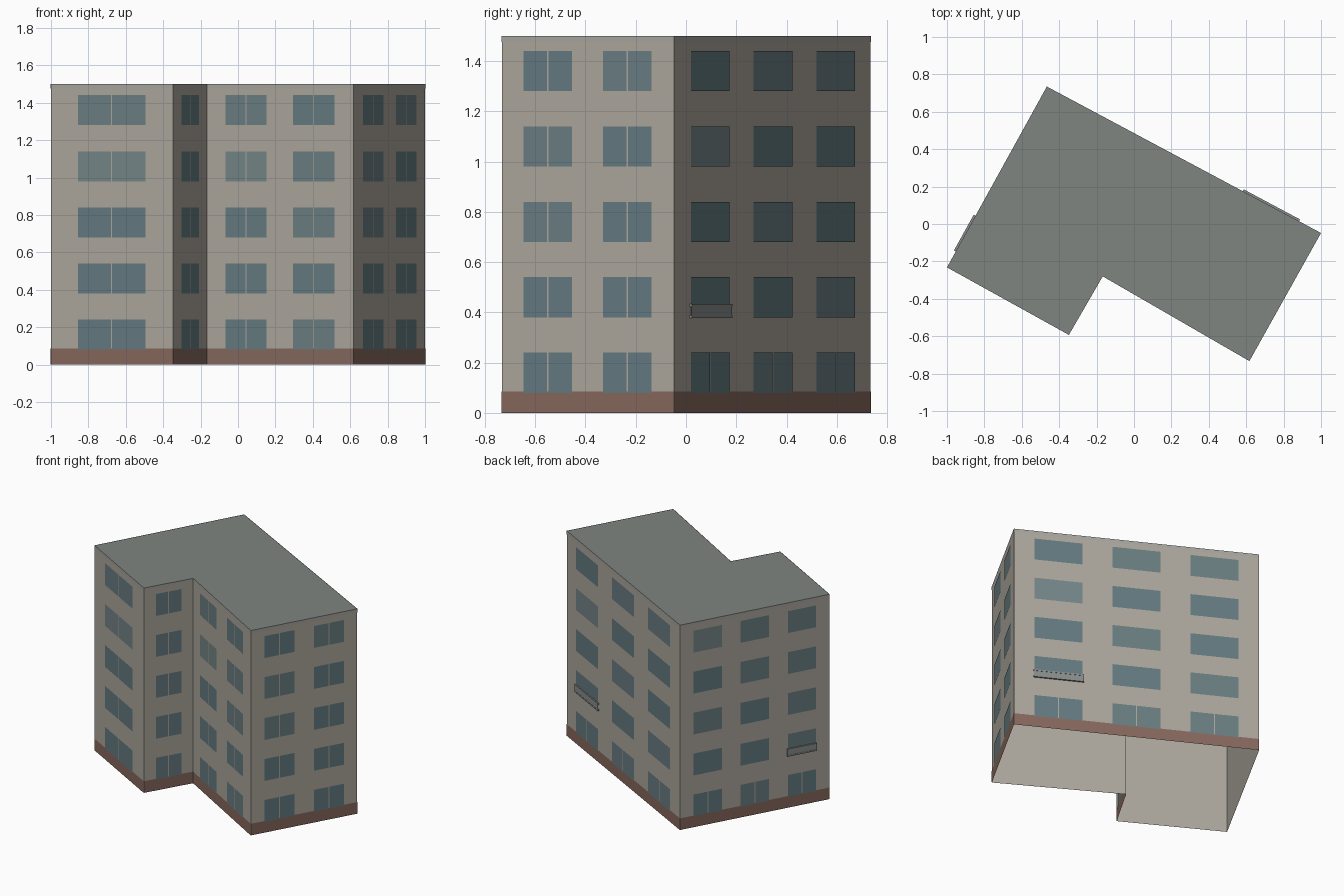
import bpy, random
from mathutils import Vector

if "Cube" in bpy.data.objects:
    bpy.data.objects.remove(bpy.data.objects["Cube"])

random.seed(4)
H = 1.5
PLAN = [Vector((x, y, 0)) for x, y in [(-1, -.232), (-.348, -.593), (-.167, -.28),
                                       (.617, -.733), (1, -.048), (-.466, .735)]]


def material(name, rgb):
    m = bpy.data.materials.new(name)
    m.diffuse_color = (*rgb, 1)
    m.use_nodes = True
    m.node_tree.nodes["Principled BSDF"].inputs["Base Color"].default_value = m.diffuse_color
    return m


WALL = material("plaster", (.42, .39, .34))
BASE = material("brick", (.24, .14, .11))
TRIM = material("trim", (.39, .38, .35))
ROOF = material("roofing", (.21, .235, .22))
RAIL = material("railing", (.25, .27, .26))
GLASS = [material("glass", (.13, .20, .22)), material("glass_mid", (.145, .21, .225)),
         material("glass_light", (.18, .24, .25))]


def build(name, verts, faces, mats, indices=None):
    me = bpy.data.meshes.new(name)
    me.from_pydata([tuple(v) for v in verts], [], faces)
    for m in mats:
        me.materials.append(m)
    if indices:
        me.polygons.foreach_set("material_index", indices)
    ob = bpy.data.objects.new(name, me)
    bpy.context.collection.objects.link(ob)
    return ob


def on_wall(i, t, z, out):
    """Point on wall i at fraction t, height z, pushed outwards."""
    a, b = PLAN[i], PLAN[(i + 1) % 6]
    d = (b - a).normalized()
    return a.lerp(b, t) + Vector((d.y, -d.x, 0)) * out + Vector((0, 0, z))


def panel(i, t0, t1, z0, z1, out):
    return [on_wall(i, t, z, out) for t, z in ((t0, z0), (t1, z0), (t1, z1), (t0, z1))]


def quads(name, panels, mats, indices=None):
    build(name, [v for p in panels for v in p],
          [range(4 * k, 4 * k + 4) for k in range(len(panels))], mats, indices)


# Wall shell (open underneath) and flat roof
quads("walls", [panel(i, 0, 1, 0, H, 0) for i in range(6)], [WALL])
build("roof", [p + Vector((0, 0, H)) for p in PLAN], [range(6)], [ROOF])

# Brick plinth and pale eaves band
quads("plinth", [panel(i, 0, 1, 0, .085, .0015) for i in range(6)], [BASE])
quads("eaves_band", [panel(i, 0, 1, 1.475, H, .0015) for i in range(6)], [TRIM])

# Windows: spans along each wall, five storeys
SPANS = [[(.223, .777)], [(.243, .757)], [(.128, .41), (.59, .872)],
         [(.128, .41), (.59, .872)],
         [(.083, .28), (.402, .598), (.72, .917)], [(.09, .28), (.405, .595), (.72, .91)]]
panes, shades = [], []
for i, spans in enumerate(SPANS):
    length = (PLAN[(i + 1) % 6] - PLAN[i]).length
    for floor in range(5):
        z = .08 + .3 * floor
        for t0, t1 in spans:
            shade = random.choice((0, 0, 1)) if floor < 3 else random.choice((0, 1, 2))
            mid, gap = (t0 + t1) / 2, .0035 / length
            # Rear walls are only split on the ground floor
            split = i < 4 or floor == 0
            parts = [(t0, mid - gap), (mid + gap, t1)] if split else [(t0, t1)]
            for a, b in parts:
                panes.append(panel(i, a, b, z, z + .16, .003))
                shades.append(shade)
quads("windows", panes, GLASS, shades)


# Shallow window railings on the two rear walls
def bar(name, i, t0, t1, z0, z1, o0, o1):
    build(name, panel(i, t0, t1, z0, z1, o0) + panel(i, t0, t1, z0, z1, o1),
          [(3, 2, 1, 0), (4, 5, 6, 7), (0, 1, 5, 4), (1, 2, 6, 5), (2, 3, 7, 6), (3, 0, 4, 7)],
          [RAIL])


for i, t0, t1 in ((4, .08, .285), (5, .715, .912)):
    bar("railing_bottom", i, t0, t1, .378, .388, 0, .011)
    bar("railing_panel", i, t0, t1, .388, .424, .006, .009)
    bar("railing_top", i, t0, t1, .424, .434, 0, .011)
